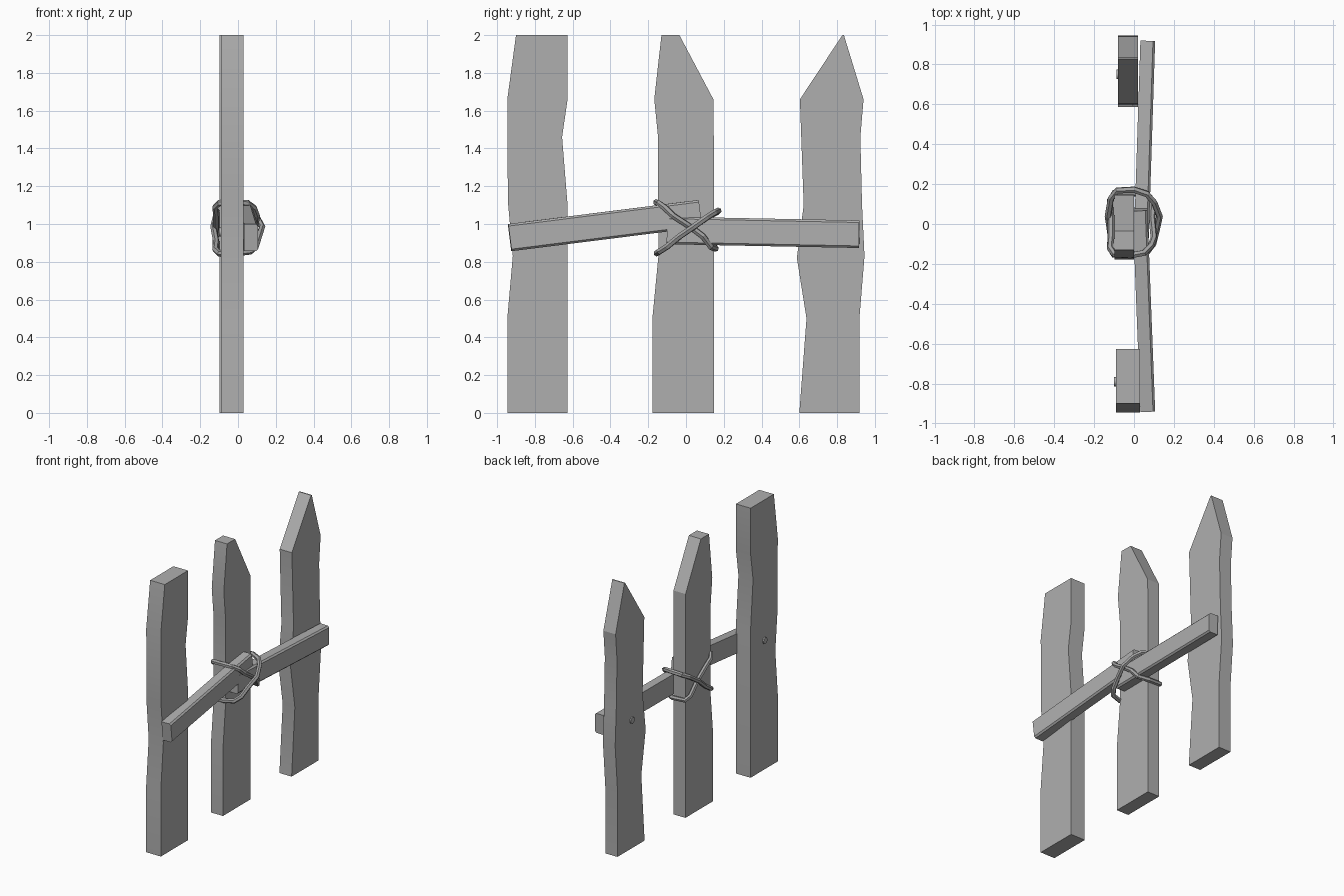
import bpy, bmesh
from math import radians
from mathutils import Vector

if "Cube" in bpy.data.objects:
    bpy.data.objects.remove(bpy.data.objects["Cube"])

GREY = bpy.data.materials.new("weathered_grey")
GREY.diffuse_color = (0.43, 0.43, 0.43, 1)
GREY.use_nodes = True
GREY.node_tree.nodes["Principled BSDF"].inputs["Base Color"].default_value = GREY.diffuse_color
ROPE = bpy.data.materials.new("rope_grey")
ROPE.diffuse_color = (0.36, 0.36, 0.36, 1)
ROPE.use_nodes = True
ROPE.node_tree.nodes["Principled BSDF"].inputs["Base Color"].default_value = ROPE.diffuse_color


def smooth(ob, angle=35):
    """Smooth gentle bends and keep real edges sharp."""
    bpy.ops.object.select_all(action='DESELECT')
    ob.select_set(True)
    bpy.context.view_layer.objects.active = ob
    bpy.ops.object.shade_smooth_by_angle(angle=radians(angle))


def add_mesh(name, bm):
    bmesh.ops.recalc_face_normals(bm, faces=bm.faces)
    me = bpy.data.meshes.new(name)
    bm.to_mesh(me)
    bm.free()
    me.materials.append(GREY)
    ob = bpy.data.objects.new(name, me)
    bpy.context.collection.objects.link(ob)
    return ob


def plank(name, x0, x1, outline):
    """Extrude a (y, z) outline between two x positions."""
    bm = bmesh.new()
    face = bm.faces.new([bm.verts.new((x0, y, z)) for y, z in outline])
    ext = bmesh.ops.extrude_face_region(bm, geom=[face], use_keep_orig=True)
    verts = [g for g in ext["geom"] if isinstance(g, bmesh.types.BMVert)]
    bmesh.ops.translate(bm, verts=verts, vec=(x1 - x0, 0, 0))
    smooth(add_mesh(name, bm), 20)


def rail(name, start, end, width, height, chamfer):
    """Bar between two points with its two outer long edges chamfered."""
    start, end = Vector(start), Vector(end)
    axis = end - start
    bm = bmesh.new()
    bmesh.ops.create_cube(bm, size=1)
    bmesh.ops.scale(bm, verts=bm.verts, vec=(width, axis.length, height))
    outer = [e for e in bm.edges
             if abs(e.verts[0].co.y - e.verts[1].co.y) > 0.5
             and e.verts[0].co.x > 0]
    bmesh.ops.bevel(bm, geom=outer, offset=chamfer, segments=1,
                    affect='EDGES', profile=0.5)
    ob = add_mesh(name, bm)
    ob.rotation_mode = 'QUATERNION'
    ob.rotation_quaternion = axis.to_track_quat('Y', 'Z')
    ob.location = (start + end) / 2


def rope(name, points, radius=0.017):
    """Closed low-poly rope through the points."""
    cu = bpy.data.curves.new(name, 'CURVE')
    cu.dimensions = '3D'
    cu.bevel_depth = radius
    cu.bevel_resolution = 1
    cu.materials.append(ROPE)
    sp = cu.splines.new('POLY')
    sp.points.add(len(points) - 1)
    for p, co in zip(sp.points, points):
        p.co = (*co, 1)
    sp.use_cyclic_u = True
    sp.use_smooth = False
    ob = bpy.data.objects.new(name, cu)
    bpy.context.collection.objects.link(ob)


def nail(name, x, y, z):
    bpy.ops.mesh.primitive_cylinder_add(vertices=8, radius=0.024, depth=0.03,
                                        location=(x, y, z),
                                        rotation=(0, radians(90), 0))
    ob = bpy.context.object
    ob.name = name
    ob.data.materials.append(GREY)
    smooth(ob, 50)


# Upright pickets
plank("picket_left", -0.091, 0.029, [
    (-0.946, 0), (-0.627, 0), (-0.627, 1.1), (-0.656, 1.46), (-0.627, 1.66),
    (-0.627, 2), (-0.9, 2), (-0.946, 1.66), (-0.943, 1.12), (-0.917, 0.83),
    (-0.946, 0.5)])
plank("picket_middle", -0.098, 0.001, [
    (-0.178, 0), (0.147, 0), (0.147, 1.46), (0.145, 1.66), (-0.035, 2),
    (-0.13, 2), (-0.168, 1.66), (-0.148, 1.46), (-0.146, 0.83),
    (-0.178, 0.5)])
plank("picket_right", -0.08, 0.02, [
    (0.6, 0), (0.918, 0), (0.918, 0.5), (0.945, 0.83), (0.932, 1.1),
    (0.923, 1.46), (0.94, 1.66), (0.836, 2), (0.828, 2), (0.603, 1.66),
    (0.623, 1.1), (0.587, 0.82), (0.638, 0.5)])

# Crossing rails
rail("rail_left", (0.069, -0.933, 0.928), (0.03, 0.075, 1.055),
     0.074, 0.145, 0.011)
rail("rail_right", (0.036, -0.1, 0.966), (0.069, 0.917, 0.946),
     0.074, 0.146, 0.011)

# Rope lashing: two tilted loops crossing on both faces
rope("rope_falling", [
    (-0.10, -0.15, 1.11), (-0.02, -0.158, 1.115), (0.05, -0.145, 1.11),
    (0.085, -0.11, 1.085), (0.10, -0.07, 1.045), (0.09, 0.03, 0.98),
    (0.095, 0.09, 0.935), (0.07, 0.13, 0.88), (0.0, 0.157, 0.87),
    (-0.10, 0.155, 0.875), (-0.12, 0.12, 0.90), (-0.115, 0.03, 0.98),
    (-0.115, -0.07, 1.05), (-0.12, -0.12, 1.09)])
rope("rope_rising", [
    (-0.10, -0.155, 0.845), (-0.01, -0.155, 0.845), (0.065, -0.14, 0.855),
    (0.095, -0.10, 0.88), (0.11, -0.04, 0.93), (0.128, 0.04, 0.985),
    (0.10, 0.11, 1.035), (0.065, 0.15, 1.06), (0.0, 0.172, 1.07),
    (-0.085, 0.168, 1.065), (-0.115, 0.13, 1.045), (-0.13, 0.04, 0.985),
    (-0.115, -0.06, 0.905), (-0.12, -0.12, 0.865)])

# Nail heads on the back of the outer pickets
nail("nail_left", -0.085, -0.79, 0.957)
nail("nail_right", -0.073, 0.75, 0.95)
